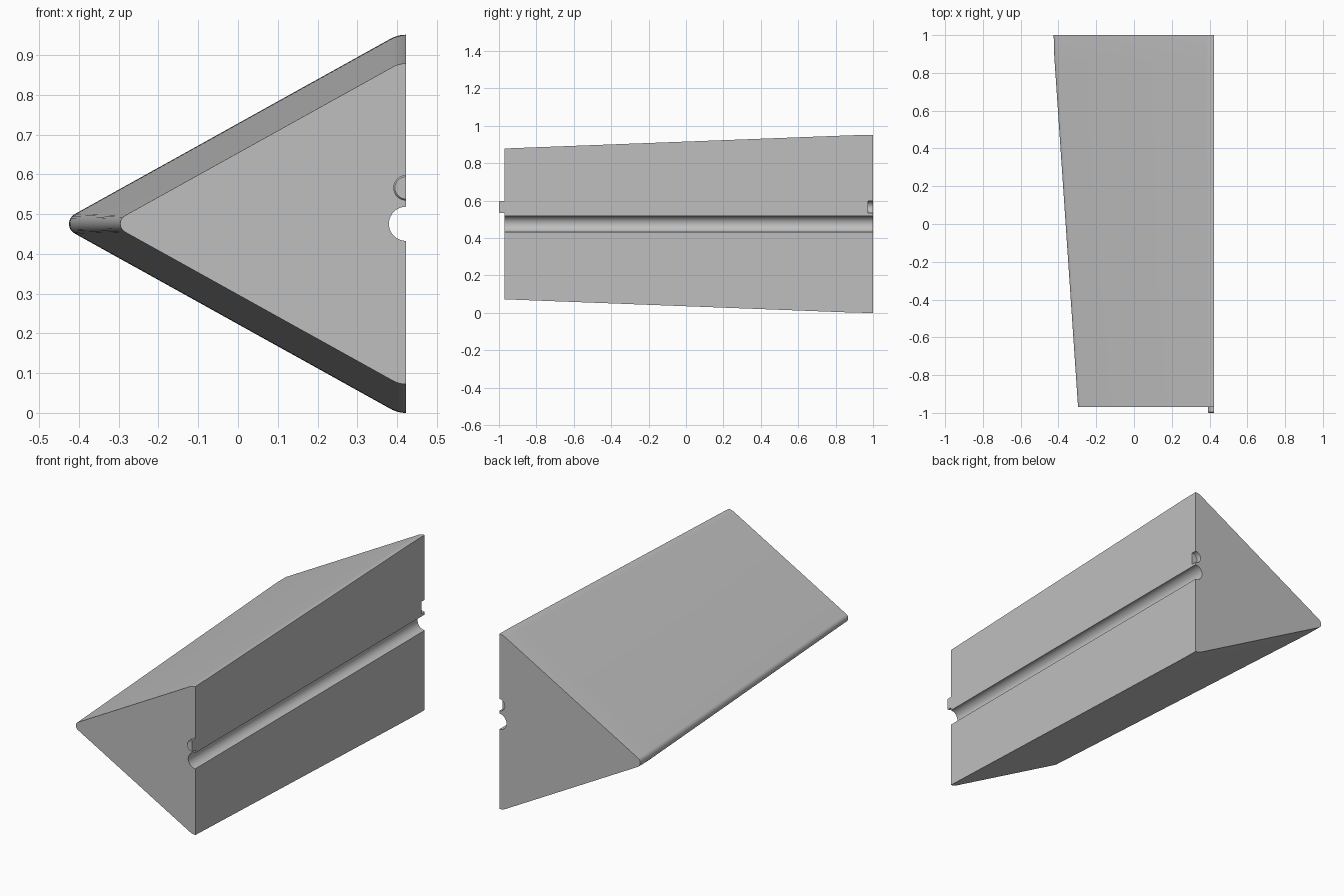
import bpy, bmesh, math

if "Cube" in bpy.data.objects:
    bpy.data.objects.remove(bpy.data.objects["Cube"], do_unlink=True)

FLAT_X, MID_Z = 0.4225, 0.4755      # flat side and its centre line
FRONT, BACK = -0.97, 1.0
PEG_Z = 0.566

grey = bpy.data.materials.new("light_grey")
grey.use_nodes = True
colour = (0.52, 0.52, 0.52, 1)
grey.diffuse_color = colour
grey.node_tree.nodes["Principled BSDF"].inputs["Base Color"].default_value = colour


def arc(x, z, r, start, end, steps):
    """Points (x, z) along an arc, angles in degrees."""
    angles = [math.radians(start + (end - start) * i / steps) for i in range(steps + 1)]
    return [(x + r * math.cos(a), z + r * math.sin(a)) for a in angles]


def loft(name, sections):
    """Capped solid through (y, points) sections."""
    bm = bmesh.new()
    rings = [[bm.verts.new((x, y, z)) for x, z in pts] for y, pts in sections]
    for a, b in zip(rings, rings[1:]):
        for i in range(len(a)):
            j = (i + 1) % len(a)
            bm.faces.new((a[i], a[j], b[j], b[i]))
    bm.faces.new(rings[0])
    bm.faces.new(rings[-1])
    bmesh.ops.recalc_face_normals(bm, faces=bm.faces)
    mesh = bpy.data.meshes.new(name)
    bm.to_mesh(mesh)
    bm.free()
    mesh.materials.append(grey)
    obj = bpy.data.objects.new(name, mesh)
    bpy.context.collection.objects.link(obj)
    return obj


def select_only(obj):
    bpy.ops.object.select_all(action="DESELECT")
    obj.select_set(True)
    bpy.context.view_layer.objects.active = obj


# Rounded triangle: blunt tip on one side, rounded corners cut by the flat side
def body_profile(scale):
    r_tip, r_top = 0.028, 0.08
    width, half = 0.8475, MID_Z
    dx, dz = width - r_tip, half - r_top
    lean = math.atan2(dz, dx) - math.asin((r_tip - r_top) / math.hypot(dx, dz))
    normal = 90 + math.degrees(lean)
    top = arc(0, dz, r_top, 90, normal, 8)
    tip = arc(-dx, 0, r_tip, normal, 360 - normal, 12)
    bottom = [(x, -z) for x, z in reversed(top)]
    outer = [(FLAT_X + x * scale, MID_Z + z * scale) for x, z in top + tip + bottom]
    # Groove keeps its size along the whole length
    return outer + arc(FLAT_X, MID_Z, 0.043, 270, 90, 20)


# Straight taper that levels off just before the back end
def taper(y):
    u, ease, slope = BACK - y, 0.14, 0.08
    return 1 - slope * (u * u / (2 * ease) if u < ease else u - ease / 2)


body = loft("wedge_body", [(y, body_profile(taper(y)))
                           for y in (FRONT, 0.86, 0.895, 0.93, 0.965, BACK)])

# Round socket in the back end
cutter = loft("socket_cutter", [(y, arc(FLAT_X, PEG_Z, 0.033, 0, 350, 35))
                                for y in (0.972, 1.02)])
cutter.hide_render = True
cut = body.modifiers.new("socket", "BOOLEAN")
cut.operation, cut.solver, cut.object = "DIFFERENCE", "EXACT", cutter
select_only(body)
bpy.ops.object.modifier_apply(modifier=cut.name)
bpy.data.objects.remove(cutter, do_unlink=True)

# Half-round locating peg with a chamfered end
peg = loft("locating_peg", [(y, arc(FLAT_X, PEG_Z, r, 90, 270, 18))
                            for y, r in ((-1, 0.028), (-0.995, 0.032), (FRONT, 0.032))])

for part in (body, peg):
    select_only(part)
    bpy.ops.object.shade_smooth_by_angle(angle=math.radians(30))
